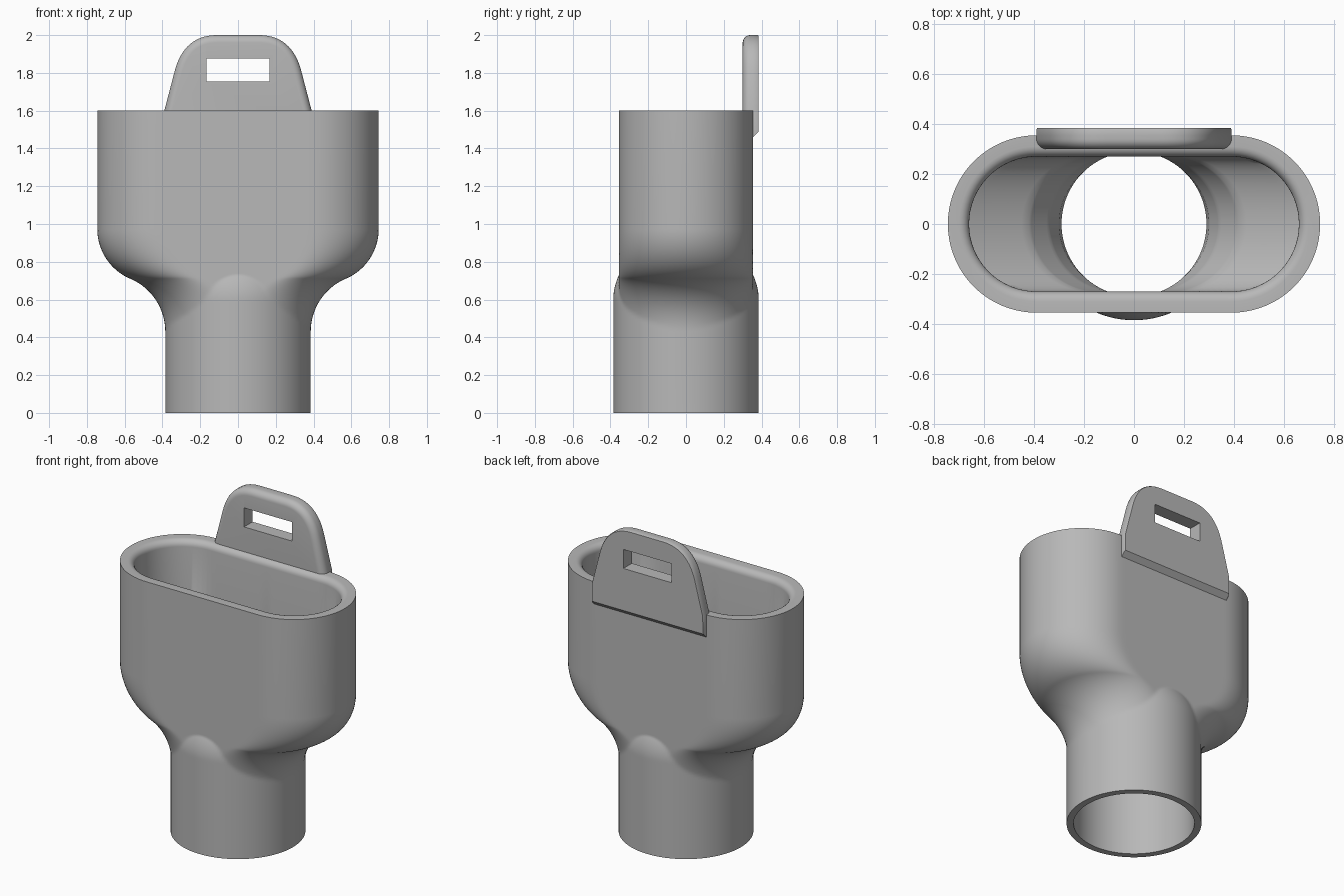
import bpy, bmesh, math
from mathutils import Vector

if "Cube" in bpy.data.objects:
    bpy.data.objects.remove(bpy.data.objects["Cube"], do_unlink=True)

SEGS = 160

grey = bpy.data.materials.new("plain_grey")
grey.use_nodes = True
colour = (0.48, 0.48, 0.48, 1)
grey.diffuse_color = colour
grey.node_tree.nodes["Principled BSDF"].inputs["Base Color"].default_value = colour


def loft(name, rings, closed):
    """Skin a list of equal-length rings; cap the ends unless the loop closes."""
    bm = bmesh.new()
    loops = [[bm.verts.new(p) for p in ring] for ring in rings]
    n = len(loops[0])
    pairs = list(zip(loops, loops[1:]))
    if closed:
        pairs.append((loops[-1], loops[0]))
    else:
        bm.faces.new(loops[0])
        bm.faces.new(loops[-1])
    for a, b in pairs:
        for i in range(n):
            j = (i + 1) % n
            bm.faces.new((a[i], a[j], b[j], b[i]))
    bmesh.ops.recalc_face_normals(bm, faces=bm.faces)
    mesh = bpy.data.meshes.new(name)
    bm.to_mesh(mesh)
    bm.free()
    mesh.materials.append(grey)
    obj = bpy.data.objects.new(name, mesh)
    bpy.context.collection.objects.link(obj)
    return obj


def finish(obj):
    bpy.ops.object.select_all(action='DESELECT')
    obj.select_set(True)
    bpy.context.view_layer.objects.active = obj
    for mod in list(obj.modifiers):
        bpy.ops.object.modifier_apply(modifier=mod.name)
    bpy.ops.object.shade_smooth_by_angle(angle=math.radians(35))


def section(z, half_len, half_wid, round_r):
    """Outline of a slot shape merged with a circle."""
    c = max(half_len - half_wid, 0)
    ring = []
    for i in range(SEGS):
        t = 2 * math.pi * i / SEGS
        cs, sn = abs(math.cos(t)), abs(math.sin(t))
        r = half_wid / max(sn, 1e-6)
        if r * cs > c:
            r = c * cs + math.sqrt(half_wid ** 2 - (c * sn) ** 2)
        r = max(r, round_r)
        ring.append((r * math.cos(t), r * math.sin(t), z))
    return ring


def arc(cx, cz, r, a0, a1, n):
    angles = [math.radians(a0 + (a1 - a0) * i / n) for i in range(n + 1)]
    return [(cx + r * math.cos(a), cz + r * math.sin(a)) for a in angles]


# Outer skin: round neck, flared shoulder, slot-shaped cup
def neck_radius(z):
    return max(0.385 - 0.03 * (max(z - 0.6, 0) / 0.13) ** 2, 0.3)


outer = [(0.385, 0)] + arc(0.69, 0.43, 0.305, 180, 113, 22)
outer += arc(0.458, 0.974, 0.287, -67, 0, 22)[1:] + [(0.745, 1.6)]
rings = [section(z, x, 0.355, neck_radius(z)) for x, z in outer]

# Rim: flat lip rolling into the cup
rings += [section(z, x, x - 0.39, 0) for x, z in arc(0.70, 1.56, 0.04, 90, 180, 6)]

# Inner skin: cup wall, sloping floor, bore, wider socket at the bottom
inner = [(0.66, 0.86), (0.42, 0.73), (0.34, 0.63), (0.30, 0.54), (0.29, 0.47)]
for (x0, z0), (x1, z1) in zip(inner, inner[1:]):
    for k in range(8):
        f = k / 8
        z = z0 + (z1 - z0) * f
        rings.append(section(z, x0 + (x1 - x0) * f, 0.27, min(0.29, 0.29 - 0.15 * (z - 0.73))))
rings += [section(z, r, r, r) for r, z in ((0.29, 0.47), (0.345, 0.42), (0.345, 0))]
body = loft("funnel_body", rings, True)
finish(body)

# Hanging tab outline, right half then mirrored
half = [Vector((0.39, 1.46)), Vector((0.39, 1.6))]
p0, p1, p2 = Vector((0.335, 1.81)), Vector((0.285, 2.0)), Vector((0.11, 2.0))
for i in range(15):
    t = i / 14
    half.append(p0 * (1 - t) ** 2 + p1 * 2 * t * (1 - t) + p2 * t * t)
outline = half + [Vector((-p.x, p.y)) for p in reversed(half)]


def tab_ring(y, inset, low=1.46):
    ring = []
    n = len(outline)
    for i, p in enumerate(outline):
        d0 = (p - outline[i - 1]).normalized()
        d1 = (outline[(i + 1) % n] - p).normalized()
        m = Vector((-d0.y - d1.y, d0.x + d1.x)).normalized()
        q = p + m * inset
        ring.append((q.x, y, max(q.y, low)))
    return ring


tab_rings = [tab_ring(0.385, 0.004, 1.49), tab_ring(0.378, 0, 1.483), tab_ring(0.355, 0)]
tab_rings += [tab_ring(y, 0.385 - r) for r, y in arc(0.345, 0.34, 0.04, 0, -90, 7)]
tab = loft("hanging_tab", tab_rings, False)

# Slot through the tab
bpy.ops.mesh.primitive_cube_add(size=1, location=(0, 0.34, 1.815))
cutter = bpy.context.object
cutter.name = "slot_cutter"
cutter.scale = (0.335, 0.4, 0.12)
cutter.hide_render = True
cutter.data.materials.append(grey)
cut = tab.modifiers.new("slot", 'BOOLEAN')
cut.operation = 'DIFFERENCE'
cut.solver = 'EXACT'
cut.object = cutter
finish(tab)
bpy.data.objects.remove(cutter, do_unlink=True)
